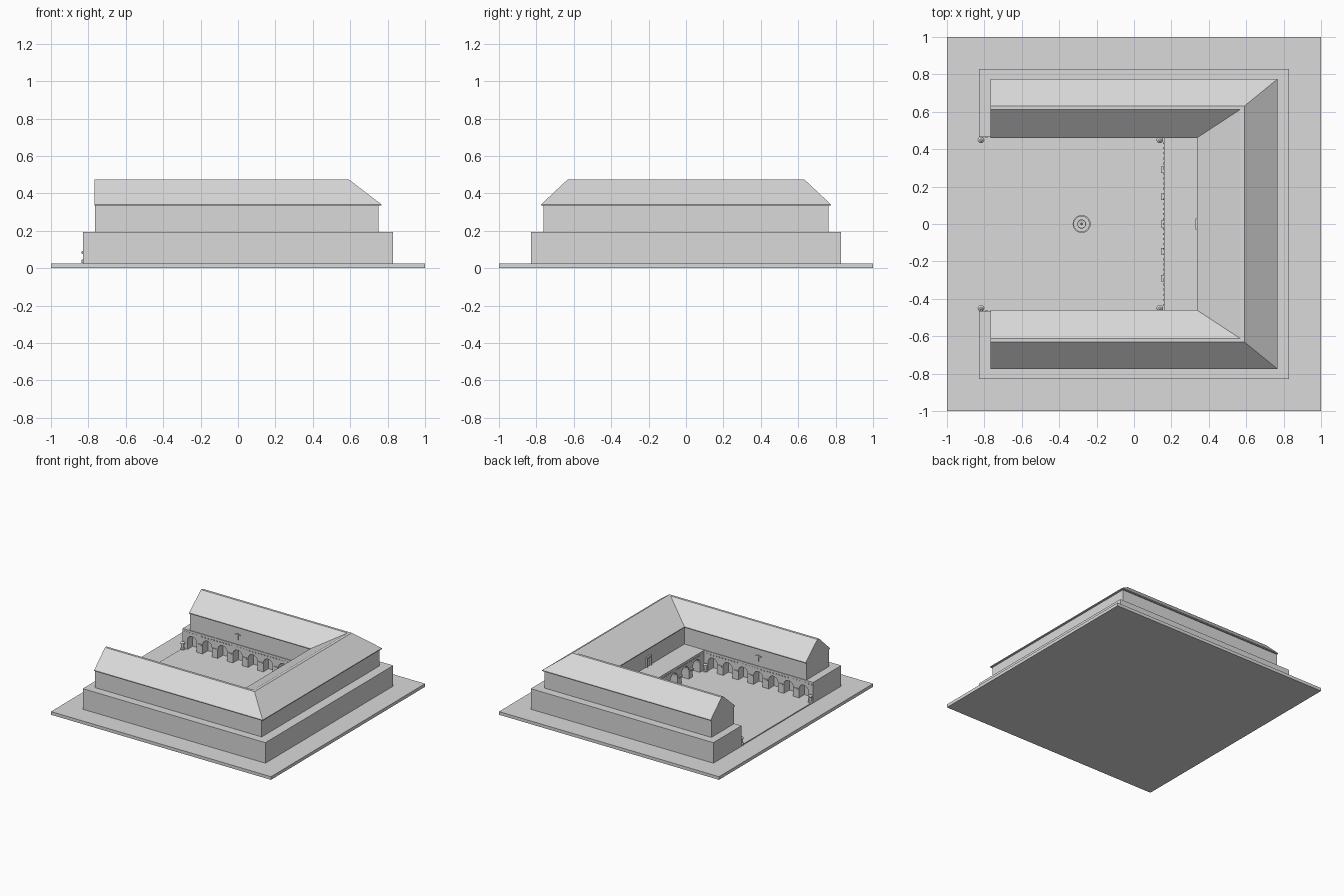
import bpy, bmesh, math
from mathutils import Matrix, Vector

if "Cube" in bpy.data.objects:
    bpy.data.objects.remove(bpy.data.objects["Cube"])

stone = bpy.data.materials.new("pale grey stone")
stone.diffuse_color = (0.7, 0.7, 0.7, 1)
stone.use_nodes = True
stone.node_tree.nodes["Principled BSDF"].inputs["Base Color"].default_value = stone.diffuse_color


def finish(bm, name):
    bmesh.ops.recalc_face_normals(bm, faces=bm.faces)
    me = bpy.data.meshes.new(name)
    bm.to_mesh(me)
    bm.free()
    me.materials.append(stone)
    ob = bpy.data.objects.new(name, me)
    bpy.context.collection.objects.link(ob)
    return ob


def add_box(bm, x0, x1, y0, y1, z0, z1):
    m = Matrix.Translation(((x0 + x1) / 2, (y0 + y1) / 2, (z0 + z1) / 2))
    m = m @ Matrix.Diagonal((x1 - x0, y1 - y0, z1 - z0, 1))
    bmesh.ops.create_cube(bm, size=1, matrix=m)


def add_prism(bm, pts, offset):
    """Extrude a closed 3D outline along an offset vector."""
    a = [bm.verts.new(p) for p in pts]
    b = [bm.verts.new(Vector(p) + Vector(offset)) for p in pts]
    bm.faces.new(a)
    bm.faces.new(b[::-1])
    for i in range(len(a)):
        j = (i + 1) % len(a)
        bm.faces.new((a[i], b[i], b[j], a[j]))


def u_outline(x0, xi, x1, yi, yo, z):
    return [(x0, yo, z), (x1, yo, z), (x1, -yo, z), (x0, -yo, z),
            (x0, -yi, z), (xi, -yi, z), (xi, yi, z), (x0, yi, z)]


def arch(w, z0, spring, n=10):
    """Round-headed arch outline as (across, height) pairs."""
    r = w / 2
    return [(-r, z0), (r, z0)] + [(r * math.cos(math.pi * i / n), spring + r * math.sin(math.pi * i / n))
                                  for i in range(n + 1)]


def lathe(name, profile, x, y, n=16):
    bm = bmesh.new()
    rings = [[bm.verts.new((x + r * math.cos(2 * math.pi * i / n), y + r * math.sin(2 * math.pi * i / n), z))
              for i in range(n)] for r, z in profile]
    for a, b in zip(rings, rings[1:]):
        for i in range(n):
            j = (i + 1) % n
            bm.faces.new((a[i], a[j], b[j], b[i]))
    bm.faces.new(rings[0])
    bm.faces.new(rings[-1])
    return finish(bm, name)


Y = 0.465      # courtyard half width
FLOOR = 0.034
side_x = [-0.33 + 0.138 * i for i in range(-3, 4)]
back_y = [0.145 * (i + 0.5) for i in range(-3, 3)]

# ground plate and courtyard paving
bm = bmesh.new()
add_box(bm, -1, 1, -1, 1, 0, 0.026)
finish(bm, "ground_plate")
bm = bmesh.new()
add_box(bm, -0.828, 0.17, -Y - 0.01, Y + 0.01, 0.02, FLOOR)
finish(bm, "courtyard_paving")

# lower storey with arcade niches cut into the courtyard walls
bm = bmesh.new()
add_prism(bm, u_outline(-0.83, 0.16, 0.83, Y, 0.83, 0.02), (0, 0, 0.175))
lower = finish(bm, "lower_storey")
bm = bmesh.new()
for x in side_x:
    for s in (1, -1):
        add_prism(bm, [(x + u, s * (Y - 0.02), v) for u, v in arch(0.084, FLOOR, 0.108)], (0, s * 0.09, 0))
for y in back_y:
    add_prism(bm, [(0.14, y + u, v) for u, v in arch(0.094, FLOOR, 0.108)], (0.09, 0, 0))
cutter = finish(bm, "arch_cutter")
cutter.hide_render = True
mod = lower.modifiers.new("arches", 'BOOLEAN')
mod.operation = 'DIFFERENCE'
mod.solver = 'EXACT'
mod.object = cutter
bpy.context.view_layer.objects.active = lower
bpy.ops.object.modifier_apply(modifier="arches")
bpy.data.objects.remove(cutter)

# upper storey
bm = bmesh.new()
add_prism(bm, u_outline(-0.765, 0.343, 0.75, 0.47, 0.763, 0.19), (0, 0, 0.152))
finish(bm, "upper_storey")

# roof: one gable section swept round the U; each row is (y, x at the corner, z)
section = [(0.774, 0.766, 0.335), (0.774, 0.766, 0.342), (0.632, 0.592, 0.475),
           (0.612, 0.568, 0.475), (0.46, 0.336, 0.342), (0.46, 0.336, 0.335)]
bm = bmesh.new()
stations = [[bm.verts.new((-0.766 if end else x, s * y, z)) for y, x, z in section]
            for end, s in ((1, 1), (0, 1), (0, -1), (1, -1))]
for a, b in zip(stations, stations[1:]):
    for i in range(len(section)):
        j = (i + 1) % len(section)
        bm.faces.new((a[i], a[j], b[j], b[i]))
bm.faces.new(stations[0])
bm.faces.new(stations[-1])
finish(bm, "roof")

# pier brackets between the arches
bm = bmesh.new()
for i in range(-2, 3):
    y = 0.145 * i
    add_box(bm, 0.145, 0.165, y - 0.018, y + 0.018, 0.1, 0.112)
for a, b in zip(side_x, side_x[1:]):
    x = (a + b) / 2
    for s in (1, -1):
        y0, y1 = sorted((s * (Y - 0.006), s * (Y + 0.005)))
        add_box(bm, x - 0.018, x + 0.018, y0, y1, 0.1, 0.11)
finish(bm, "pier_brackets")

# row of small blocks above the arches
bm = bmesh.new()
for i in range(36):
    x = -0.815 + 0.027 * i
    for s in (1, -1):
        y0, y1 = sorted((s * (Y - 0.004), s * (Y + 0.004)))
        add_box(bm, x - 0.005, x + 0.005, y0, y1, 0.17, 0.178)
for i in range(-16, 17):
    y = 0.027 * i
    add_box(bm, 0.156, 0.164, y - 0.005, y + 0.005, 0.17, 0.178)
finish(bm, "cornice_blocks")

# terrace door frame with a set-back leaf
bm = bmesh.new()
for s in (1, -1):
    y0, y1 = sorted((s * 0.021, s * 0.03))
    add_box(bm, 0.33, 0.346, y0, y1, 0.19, 0.275)
add_box(bm, 0.33, 0.346, -0.03, 0.03, 0.265, 0.277)
finish(bm, "door_frame")
bm = bmesh.new()
add_box(bm, 0.34, 0.346, -0.022, 0.022, 0.19, 0.266)
finish(bm, "door_leaf")

# small wall ornaments over the middle side arches
bm = bmesh.new()
for s in (1, -1):
    y0, y1 = sorted((s * 0.463, s * 0.472))
    add_box(bm, -0.355, -0.305, y0, y1, 0.272, 0.28)
    add_box(bm, -0.334, -0.326, y0, y1, 0.235, 0.285)
finish(bm, "wall_ornaments")

# corner posts of the courtyard
post = [(0.018, FLOOR - 0.005), (0.018, 0.044), (0.011, 0.048), (0.011, 0.076), (0.018, 0.08), (0.018, 0.088), (0.006, 0.098)]
for x in (-0.818, 0.138):
    for s in (1, -1):
        lathe("corner_post", post, x, s * 0.45, 12)

# fountain: basin, stem and bowl
lathe("fountain", [(0.048, FLOOR - 0.005), (0.048, 0.052), (0.041, 0.052), (0.041, 0.042), (0.01, 0.042), (0.008, 0.068),
                   (0.024, 0.076), (0.022, 0.079), (0.006, 0.076), (0.004, 0.098)], -0.28, 0, 20)
